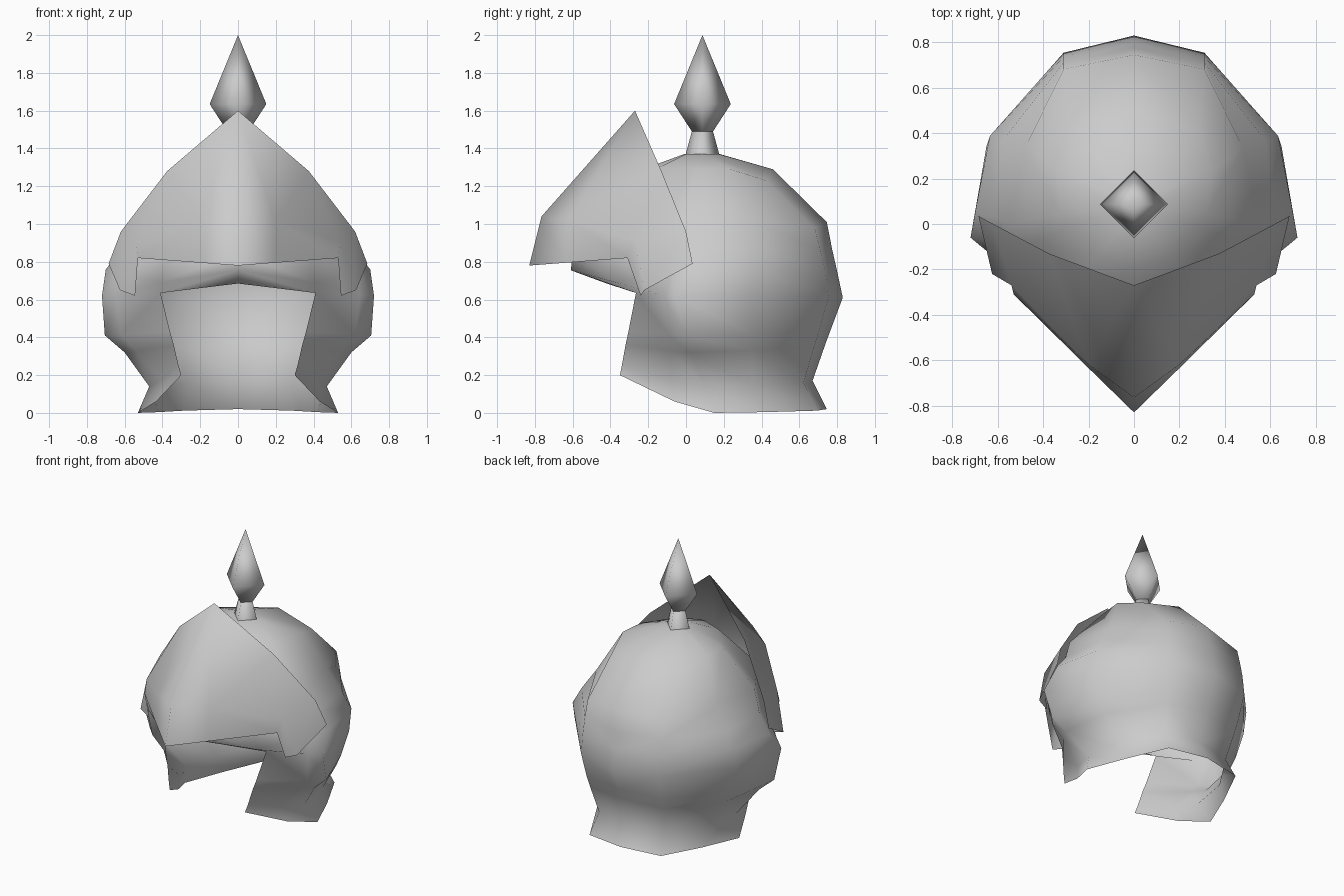
import bpy
import bmesh
from mathutils import Vector

cube = bpy.data.objects.get("Cube")
if cube:
    bpy.data.objects.remove(cube, do_unlink=True)

steel = bpy.data.materials.new("grey_steel")
steel.use_nodes = True
GREY = (0.6, 0.6, 0.6, 1.0)
steel.diffuse_color = GREY
steel.node_tree.nodes["Principled BSDF"].inputs["Base Color"].default_value = GREY


def finish(name, bm):
    """Turn a bmesh into a smooth, steel-coloured object."""
    bmesh.ops.remove_doubles(bm, verts=bm.verts, dist=0.0005)
    mesh = bpy.data.meshes.new(name)
    bm.to_mesh(mesh)
    bm.free()
    mesh.materials.append(steel)
    mesh.polygons.foreach_set("use_smooth", [True] * len(mesh.polygons))
    obj = bpy.data.objects.new(name, mesh)
    bpy.context.collection.objects.link(obj)
    return obj


def half_surface(name, rows):
    """Skin consecutive rows of points, then mirror across the centre plane."""
    bm = bmesh.new()
    grid = [[bm.verts.new(point) for point in row] for row in rows]
    for low, high in zip(grid, grid[1:]):
        for c in range(min(len(low), len(high)) - 1):
            bm.faces.new((low[c], high[c], high[c + 1], low[c + 1]))
    obj = finish(name, bm)
    mirror = obj.modifiers.new("mirror", "MIRROR")
    mirror.use_clip = True
    mirror.merge_threshold = 0.001
    return obj


def turned(name, profile, sides=4):
    """Revolve a radius and height profile around the crest axis."""
    bm = bmesh.new()
    verts = [bm.verts.new((r, 0, z)) for r, z in profile]
    edges = [bm.edges.new(pair) for pair in zip(verts, verts[1:])]
    bmesh.ops.spin(bm, geom=verts + edges, cent=(0, 0, 0), axis=(0, 0, 1),
                   angle=6.283185, steps=sides)
    bmesh.ops.translate(bm, verts=bm.verts, vec=(0, 0.087, 0))
    bmesh.ops.remove_doubles(bm, verts=bm.verts, dist=0.0005)
    bmesh.ops.recalc_face_normals(bm, faces=bm.faces)
    return finish(name, bm)


def ring(back, corner_x, hip_x, side, edge, centre=None, sink=0):
    """Half of a horizontal section, from the back round to the front."""
    back_y, back_z = back
    side, edge = Vector(side), Vector(edge)
    points = []
    for x, along, drop in ((0, 1, 0), (corner_x, 0.915, 0.4), (hip_x, 0.45, 0.8)):
        points.append(Vector((x, side.y + (back_y - side.y) * along,
                              back_z + (side.z - back_z) * drop)))
    points[1].z -= sink
    forward, rise = (0.42, 0.3) if side.z < 0.3 else (0.3, 0.18)
    cheek = side.lerp(edge, forward)
    cheek.z = side.z + (edge.z - side.z) * rise
    if 0.3 < side.z < 0.8:
        cheek.x *= 1.03
    points += [side, cheek, edge]
    if centre:
        points.append(Vector((0, *centre)))
    return points


# Helmet shell: neck flare and cheek guards, then ear bulges, brow fold and dome
shell = [
    ring((0.745, 0.02), 0.285, 0.42, (0.53, 0.15, 0), (0.3, -0.35, 0.2)),
    ring((0.67, 0.17), 0.26, 0.43, (0.47, 0.1, 0.14), (0.315, -0.34, 0.25)),
    ring((0.74, 0.37), 0.29, 0.54, (0.6, 0.02, 0.32), (0.34, -0.32, 0.36)),
    ring((0.77, 0.45), 0.3, 0.58, (0.705, 0, 0.41), (0.36, -0.305, 0.43)),
    ring((0.83, 0.61), 0.31, 0.65, (0.72, -0.06, 0.62), (0.41, -0.265, 0.635), (-0.42, 0.685)),
    ring((0.8, 0.75), 0.31, 0.635, (0.7, 0.05, 0.76), (0.41, -0.37, 0.69), (-0.61, 0.755)),
    ring((0.775, 0.86), 0.31, 0.58, (0.61, 0.03, 0.87), (0.38, -0.38, 0.85), (-0.6, 0.84)),
    ring((0.745, 1.01), 0.31, 0.48, (0.55, 0, 1.02), (0.34, -0.33, 1.03), (-0.5, 1.03), 0.04),
    ring((0.46, 1.29), 0.29, 0.34, (0.32, 0.05, 1.29), (0.16, -0.14, 1.3), (-0.2, 1.3), 0.06),
    ring((0.18, 1.37), 0.06, 0.09, (0.1, 0.09, 1.37), (0.05, 0, 1.37), (-0.01, 1.37)),
]
shell.append([Vector((0, 0.085, 1.372))] * len(shell[-1]))
half_surface("helmet_shell", shell)

# Pointed brow plate: rear edge, middle fold and lower edge
half_surface("brow_plate", [
    [(0, -0.27, 1.6), (0.375, -0.13, 1.28), (0.62, 0, 0.96), (0.685, 0.035, 0.79)],
    [(0, -0.765, 1.04), (0.2, -0.62, 1.02), (0.54, -0.27, 0.91), (0.625, -0.22, 0.65)],
    [(0, -0.83, 0.78), (0.2, -0.635, 0.795), (0.53, -0.31, 0.82), (0.545, -0.24, 0.62)],
])

# Crest: tapered stem and spear-shaped finial
turned("crest_stem", [(0.09, 1.365), (0.056, 1.49), (0, 1.49)])
turned("crest_finial", [(0, 1.485), (0.056, 1.49), (0.15, 1.635), (0, 2)])
